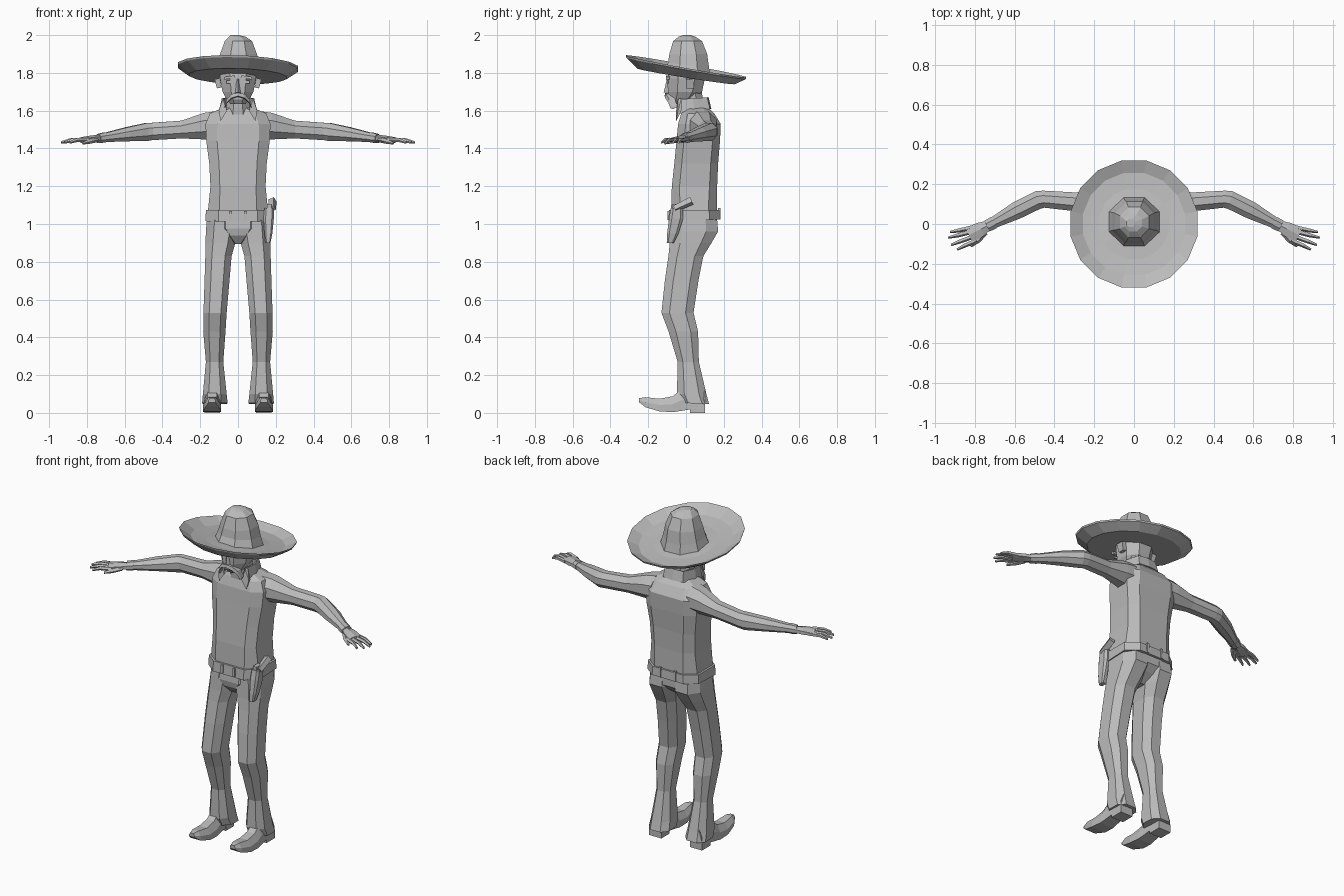
import bpy, bmesh, math
from mathutils import Vector, Matrix

grey = bpy.data.materials.new("plain grey")
grey.diffuse_color = (0.5, 0.5, 0.5, 1)


def loft(name, rings, mirror=False, closed=False):
    """Skin a row of equal-length point rings; cap the ends or join them."""
    bm = bmesh.new()
    for sx in ((1, -1) if mirror else (1,)):
        vs = [[bm.verts.new((p[0] * sx, p[1], p[2])) for p in r] for r in rings]
        n = len(vs[0])
        pairs = list(zip(vs, vs[1:] + vs[:1])) if closed else list(zip(vs, vs[1:]))
        for a, b in pairs:
            for i in range(n):
                j = (i + 1) % n
                bm.faces.new((a[i], a[j], b[j], b[i]))
        if not closed:
            bm.faces.new(vs[0])
            bm.faces.new(vs[-1])
    bmesh.ops.recalc_face_normals(bm, faces=bm.faces)
    me = bpy.data.meshes.new(name)
    bm.to_mesh(me)
    bm.free()
    me.materials.append(grey)
    ob = bpy.data.objects.new(name, me)
    bpy.context.collection.objects.link(ob)
    return ob


def octo(z, x0, x1, y0, y1, c=0.3, tilt=0.0):
    """Horizontal eight-sided ring; c is the corner cut, tilt raises z along y."""
    cx, cy, hx, hy = (x0 + x1) / 2, (y0 + y1) / 2, (x1 - x0) / 2, (y1 - y0) / 2
    k = 1 - 2 * c
    pts = [(1, -k), (1, k), (k, 1), (-k, 1), (-1, k), (-1, -k), (-k, -1), (k, -1)]
    return [(cx + a * hx, cy + b * hy, z + tilt * b * hy) for a, b in pts]


def tube(path, n=8):
    """Rings along an arm-like path of (x, y, z, half_width, half_height, heading)."""
    out = []
    for x, y, z, w, h, a in path:
        a = math.radians(a)
        ring = []
        for i in range(n):
            t = 2 * math.pi * (i + 0.5) / n
            u, v = w * math.cos(t) / math.cos(math.pi / n), h * math.sin(t) / math.cos(math.pi / n)
            ring.append((x - math.sin(a) * u, y + math.cos(a) * u, z + v))
        out.append(ring)
    return out


def box(name, c, s, rot=(0, 0, 0), mirror=False, taper=1.0):
    """Box centred at c with size s; taper scales the top end."""
    m = Matrix.Translation(c)
    for a, axis in zip(rot, "XYZ"):
        m = m @ Matrix.Rotation(math.radians(a), 4, axis)
    rings = []
    for z, k in ((-0.5, 1), (0.5, taper)):
        rings.append([m @ Vector((a * k * s[0] / 2, b * k * s[1] / 2, z * s[2]))
                      for a, b in ((-1, -1), (1, -1), (1, 1), (-1, 1))])
    return loft(name, rings, mirror)


# Hat: brim with upturned edge, tilted down to the back, and a creased crown
def hat_ring(r, z, slope, n=16, cy=0.0):
    return [(r * math.cos(t), cy + r * math.sin(t), z - slope * r * math.sin(t) - 0.03 * r * math.cos(t))
            for t in (2 * math.pi * (i + 0.5) / n for i in range(n))]


loft("hat_brim", [hat_ring(0.09, 1.80, 0.17), hat_ring(0.18, 1.795, 0.17), hat_ring(0.262, 1.80, 0.17),
                  hat_ring(0.325, 1.835, 0.18), hat_ring(0.322, 1.825, 0.18),
                  hat_ring(0.262, 1.782, 0.16), hat_ring(0.09, 1.782, 0.16)], closed=True)
loft("hat_crown", [octo(1.785, -0.13, 0.13, -0.115, 0.135, 0.29, -0.17),
                   octo(1.84, -0.112, 0.112, -0.095, 0.122, 0.29, -0.12),
                   octo(1.90, -0.095, 0.10, -0.088, 0.112, 0.29),
                   octo(1.968, -0.07, 0.075, -0.068, 0.085, 0.29),
                   octo(1.992, -0.048, 0.04, -0.038, 0.048, 0.29),
                   octo(2.0, -0.038, 0.005, -0.015, 0.025, 0.29)])

# Head with jaw, neck and facial details
loft("head", [octo(1.635, -0.04, 0.04, -0.075, -0.01, 0.28),
              octo(1.66, -0.06, 0.06, -0.092, 0.05, 0.28),
              octo(1.70, -0.082, 0.082, -0.096, 0.085, 0.28),
              octo(1.77, -0.095, 0.095, -0.098, 0.10, 0.28),
              octo(1.84, -0.092, 0.092, -0.088, 0.10, 0.28)])
loft("neck", [octo(1.55, -0.075, 0.075, -0.025, 0.11), octo(1.62, -0.06, 0.06, -0.03, 0.09),
              octo(1.70, -0.06, 0.06, -0.03, 0.085)])
loft("nose", [[(-0.022, -0.085, 1.692), (0.022, -0.085, 1.692), (0, -0.118, 1.697)],
              [(-0.012, -0.09, 1.77), (0.012, -0.09, 1.77), (0, -0.102, 1.765)]])
box("eyebrow", (0.045, -0.096, 1.776), (0.06, 0.018, 0.014), (0, 8, 0), True)
box("eye", (0.042, -0.097, 1.752), (0.036, 0.008, 0.014), mirror=True)
box("ear", (0.105, 0.022, 1.745), (0.024, 0.038, 0.05), (0, 12, 0), True, 1.2)
loft("moustache", [[(x, y, z - h), (x, y - 0.016, z - h * 0.6), (x, y - 0.012, z + h), (x, y + 0.02, z + h)]
                   for x, y, z, h in ((0, -0.098, 1.684, 0.01), (0.035, -0.094, 1.675, 0.013),
                                      (0.06, -0.078, 1.65, 0.012), (0.072, -0.066, 1.615, 0.006))], True)

# Shirt
loft("shirt", [octo(1.04, -0.162, 0.162, -0.08, 0.165, 0.2),
               octo(1.20, -0.146, 0.146, -0.075, 0.165, 0.17),
               octo(1.32, -0.152, 0.152, -0.062, 0.17, 0.17),
               octo(1.44, -0.168, 0.168, -0.05, 0.18, 0.17),
               octo(1.53, -0.172, 0.172, -0.042, 0.184, 0.18),
               octo(1.585, -0.15, 0.15, -0.025, 0.15, 0.2),
               octo(1.615, -0.08, 0.08, -0.012, 0.12, 0.25)])
# Standing collar at the back and two hanging front points
loft("collar", [[(x, y, z), (x * 1.12, y * 1.1, z), (x * 1.02, y * 1.02 - 0.005, z + h), (x * 0.92, y * 0.95, z + h)]
                for x, y, z, h in ((0.075, -0.03, 1.585, 0.075), (0.085, 0.04, 1.595, 0.07), (0.06, 0.115, 1.61, 0.06),
                                   (0, 0.122, 1.61, 0.062))], True)
loft("collar_point", [[(0.06, -0.04, 1.60), (0.10, -0.025, 1.60), (0.085, -0.025, 1.665), (0.07, -0.035, 1.665)],
                      [(0.058, -0.052, 1.60), (0.092, -0.052, 1.545), (0.102, -0.042, 1.60), (0.08, -0.042, 1.66)]], True)

# Arms: sleeve, bent elbow, forearm
loft("arm", tube([(0.12, 0.085, 1.522, 0.08, 0.075, 0), (0.18, 0.095, 1.518, 0.07, 0.07, 0),
                  (0.30, 0.112, 1.5, 0.047, 0.047, 3), (0.455, 0.125, 1.49, 0.043, 0.046, -5),
                  (0.485, 0.12, 1.487, 0.046, 0.048, -15), (0.59, 0.068, 1.475, 0.044, 0.037, -27),
                  (0.725, -0.003, 1.455, 0.026, 0.022, -27)]), True)
loft("cuff", tube([(0.705, 0.007, 1.458, 0.032, 0.027, -27), (0.74, -0.011, 1.453, 0.03, 0.024, -27)]), True)

# Hands
loft("palm", tube([(0.725, -0.003, 1.453, 0.022, 0.016, -27), (0.77, -0.026, 1.45, 0.036, 0.017, -27),
                   (0.83, -0.056, 1.445, 0.04, 0.013, -27)], 6), True)
for i, (x0, y0, x1, y1) in enumerate(((0.84, -0.024, 0.925, -0.04), (0.838, -0.045, 0.935, -0.068),
                                      (0.827, -0.068, 0.92, -0.105), (0.812, -0.088, 0.89, -0.128))):
    a = math.degrees(math.atan2(y1 - y0, x1 - x0))
    xm, ym = (x0 + x1) / 2, (y0 + y1) / 2
    loft("finger_%d" % (i + 1), tube([(x0 - 0.02, y0 + 0.006, 1.445, 0.01, 0.01, a), (xm, ym, 1.445, 0.009, 0.009, a),
                                      (x1, y1, 1.432, 0.005, 0.006, a)], 5), True)
loft("thumb", tube([(0.755, -0.04, 1.446, 0.017, 0.012, -60), (0.785, -0.082, 1.438, 0.012, 0.011, -50),
                    (0.822, -0.112, 1.428, 0.006, 0.006, -40)], 5), True)

# Trousers: hips and flared legs
loft("hips", [octo(0.895, -0.035, 0.035, -0.045, 0.07), octo(0.94, -0.11, 0.11, -0.08, 0.13),
              octo(0.975, -0.163, 0.163, -0.088, 0.165), octo(1.05, -0.165, 0.165, -0.082, 0.165)])
loft("leg", [octo(0.05, 0.055, 0.19, -0.025, 0.122, 0.25, -0.04),
             octo(0.10, 0.06, 0.186, -0.048, 0.108, 0.25),
             octo(0.27, 0.078, 0.17, -0.044, 0.068, 0.25),
             octo(0.43, 0.066, 0.184, -0.092, 0.064, 0.25),
             octo(0.53, 0.06, 0.183, -0.13, 0.04, 0.25),
             octo(0.70, 0.045, 0.177, -0.112, 0.066, 0.25),
             octo(0.83, 0.034, 0.173, -0.093, 0.092, 0.25),
             octo(0.90, 0.014, 0.172, -0.086, 0.135, 0.25),
             octo(0.96, 0.003, 0.17, -0.083, 0.17, 0.25),
             octo(1.02, 0.001, 0.165, -0.08, 0.165, 0.25)], True)

# Belt with loops and buckle
loft("belt", [octo(1.018, -0.172, 0.172, -0.093, 0.178, 0.2, 0.04),
              octo(1.075, -0.17, 0.17, -0.09, 0.176, 0.2, 0.0)])
box("belt_loop", (0.04, -0.093, 1.045), (0.014, 0.012, 0.05), mirror=True)
box("back_belt_loop", (0.05, 0.176, 1.055), (0.014, 0.012, 0.06), mirror=True)

# Boots: upturned pointed toe, raised heel
loft("boot", [[(0.137 - w, y, z0), (0.137 + w, y, z0), (0.137 + w, y, (z0 + z1) / 2),
               (0.137 + w * 0.55, y, z1), (0.137 - w * 0.55, y, z1), (0.137 - w, y, (z0 + z1) / 2)]
              for y, w, z0, z1 in ((-0.248, 0.018, 0.056, 0.078), (-0.215, 0.036, 0.03, 0.083),
                                   (-0.14, 0.048, 0.008, 0.075), (-0.07, 0.046, 0.004, 0.088),
                                   (-0.03, 0.042, 0.01, 0.12), (0.03, 0.04, 0.02, 0.13), (0.1, 0.038, 0.025, 0.12))], True)
box("heel", (0.137, 0.06, 0.025), (0.082, 0.08, 0.05), mirror=True)

# Holster with pistol on one hip
loft("holster", [octo(0.90, 0.145, 0.172, -0.102, -0.065, 0.2), octo(0.95, 0.14, 0.182, -0.10, -0.04, 0.2),
                 octo(1.03, 0.135, 0.19, -0.09, -0.015, 0.2), octo(1.085, 0.14, 0.19, -0.08, -0.015, 0.2)])
box("pistol_frame", (0.165, -0.05, 1.085), (0.025, 0.05, 0.04))
box("pistol_grip", (0.182, -0.015, 1.102), (0.028, 0.026, 0.10), (-65, 0, -28), taper=1.2)
